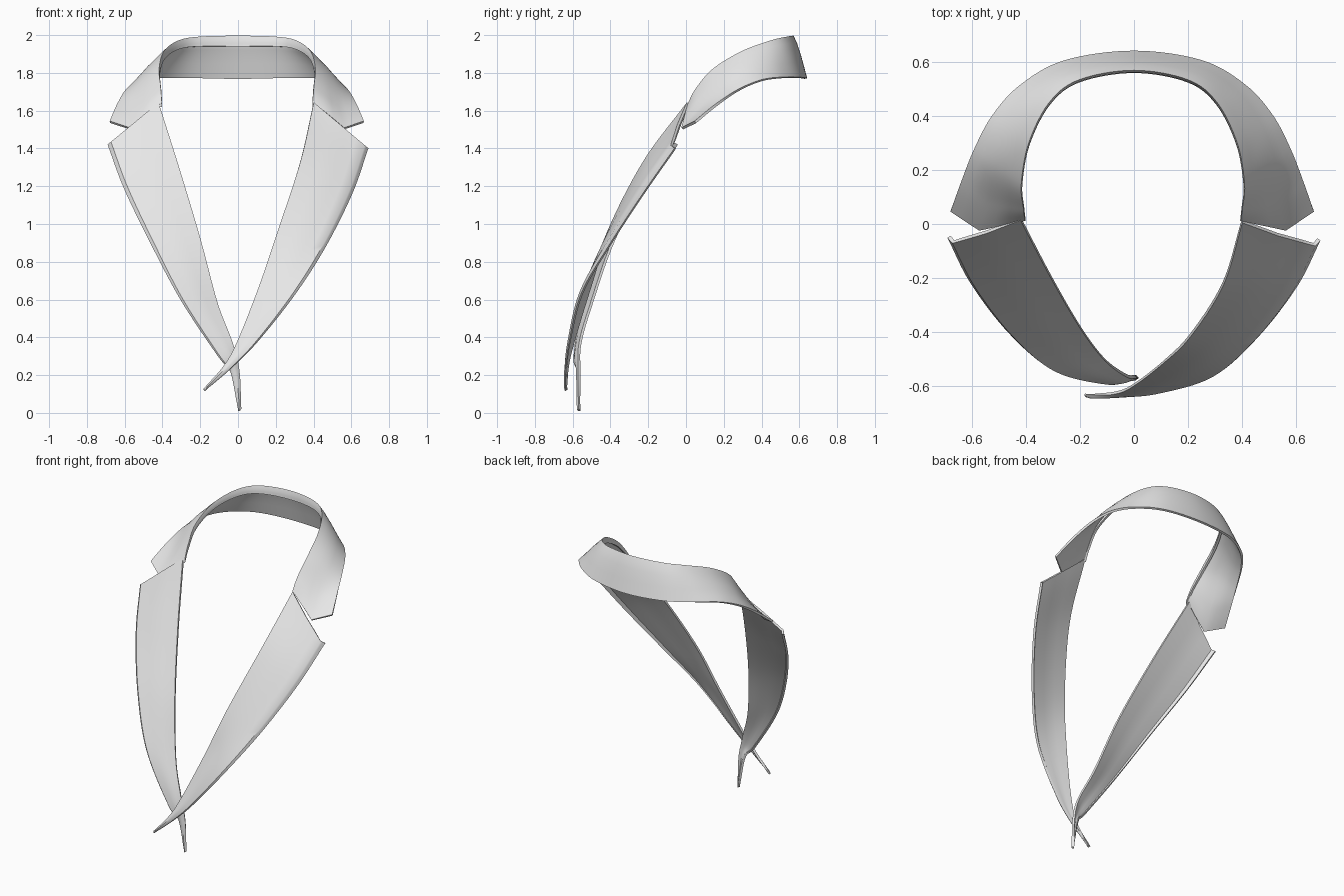
import bpy
from mathutils import Vector

cube = bpy.data.objects.get("Cube")
if cube:
    bpy.data.objects.remove(cube)

cloth = bpy.data.materials.new("light grey cloth")
cloth.use_nodes = True
GREY = (0.8, 0.8, 0.8, 1)
cloth.diffuse_color = GREY
cloth.node_tree.nodes["Principled BSDF"].inputs["Base Color"].default_value = GREY


def spline(points, steps=8):
    """Smooth path through the points (Catmull-Rom)."""
    p = [Vector(q) for q in points]
    p = [p[0] * 2 - p[1]] + p + [p[-1] * 2 - p[-2]]
    out = []
    for i in range(1, len(p) - 2):
        a, b, c, d = p[i - 1:i + 3]
        for k in range(steps):
            t = k / steps
            out.append(0.5 * (2 * b + (c - a) * t + (2 * a - 5 * b + 4 * c - d) * t * t
                              + (3 * b - a - 3 * c + d) * t ** 3))
    return out + [p[-2]]


def sheet(name, rails, thickness=0.014, across=3):
    """Thin cloth lofted between neighbouring rails."""
    rows = []
    for line in zip(*rails):
        row = [a.lerp(b, k / across) for a, b in zip(line, line[1:]) for k in range(across)]
        rows.append(row + [line[-1]])
    n = len(rows[0])
    verts = [v for row in rows for v in row]
    faces = [(r * n + c, r * n + c + 1, (r + 1) * n + c + 1, (r + 1) * n + c)
             for r in range(len(rows) - 1) for c in range(n - 1)]
    mesh = bpy.data.meshes.new(name)
    mesh.from_pydata(verts, [], faces)
    mesh.materials.append(cloth)
    ob = bpy.data.objects.new(name, mesh)
    bpy.context.collection.objects.link(ob)
    bpy.ops.object.select_all(action='DESELECT')
    bpy.context.view_layer.objects.active = ob
    ob.select_set(True)
    solid = ob.modifiers.new("thickness", 'SOLIDIFY')
    solid.thickness = thickness
    solid.offset = 0
    bpy.ops.object.modifier_apply(modifier=solid.name)
    bpy.ops.object.shade_smooth_by_angle(angle=0.7)
    return ob


def lapel(name, inner, outer):
    """Flat lapel whose outer edge rolls slightly backwards."""
    a, b = spline(inner), spline(outer)
    last = len(a) - 1
    near, rim = [], []
    for i, (p, q) in enumerate(zip(a, b)):
        fade = 1 - i / last
        near.append(q.lerp(p, 0.06) + Vector((0, -0.006 * fade, 0)))
        rim.append(q + Vector((0, 0.018 * fade, 0)))
    mid = [p.lerp(q, 0.5) + Vector((0, -0.006, 0)) for p, q in zip(a, near)]
    rails = [a, mid, near, rim]
    return sheet(name, rails if inner[0][0] < 0 else rails[::-1])


# Lapels: the left one crosses in front of the right one
lapel("left_lapel",
      [(.40, .01, 1.64), (.33, -.22, 1.33), (.21, -.41, .96), (.11, -.51, .66),
       (0, -.595, .38), (-.07, -.625, .25), (-.175, -.632, .125)],
      [(.685, -.075, 1.40), (.60, -.24, 1.16), (.46, -.42, .88), (.30, -.56, .63),
       (.10, -.62, .38), (-.04, -.635, .24), (-.18, -.635, .12)])
lapel("right_lapel",
      [(-.42, .02, 1.64), (-.31, -.19, 1.29), (-.20, -.38, .92), (-.11, -.50, .58),
       (-.03, -.56, .37), (.005, -.565, .22), (.012, -.565, .02)],
      [(-.685, -.065, 1.42), (-.60, -.23, 1.19), (-.46, -.41, .90), (-.30, -.54, .60),
       (-.10, -.588, .30), (-.035, -.573, .22), (.005, -.565, .01)])

# Collar: fold line, middle and fall edge from the back centre to the left tip
fold = [(0, .57, 1.99), (.20, .535, 1.985), (.31, .45, 1.965), (.385, .30, 1.91),
        (.412, .15, 1.82), (.405, .06, 1.72), (.40, .015, 1.64)]
fall = [(0, .635, 1.77), (.25, .60, 1.775), (.41, .51, 1.775), (.51, .40, 1.76),
        (.575, .28, 1.71), (.625, .16, 1.63), (.665, .05, 1.54)]
middle = [Vector(p).lerp(Vector(q), 0.5) + Vector((0, 0, 0.01)) for p, q in zip(fold, fall)]
middle[-2] = Vector((.53, .08, 1.62))
middle[-1] = Vector((.56, -.02, 1.505))
# Short stand tucked under the fold
stand = [Vector(p) + Vector((0, -0.004, -0.05 + 0.005 * i)) for i, p in enumerate(fold)]


def both_sides(points):
    right = [Vector((-p[0] * 1.02, p[1], p[2])) for p in points[:0:-1]]
    return spline(right + [Vector(p) for p in points])


sheet("collar", [both_sides(r) for r in (fall, middle, fold, stand)])
